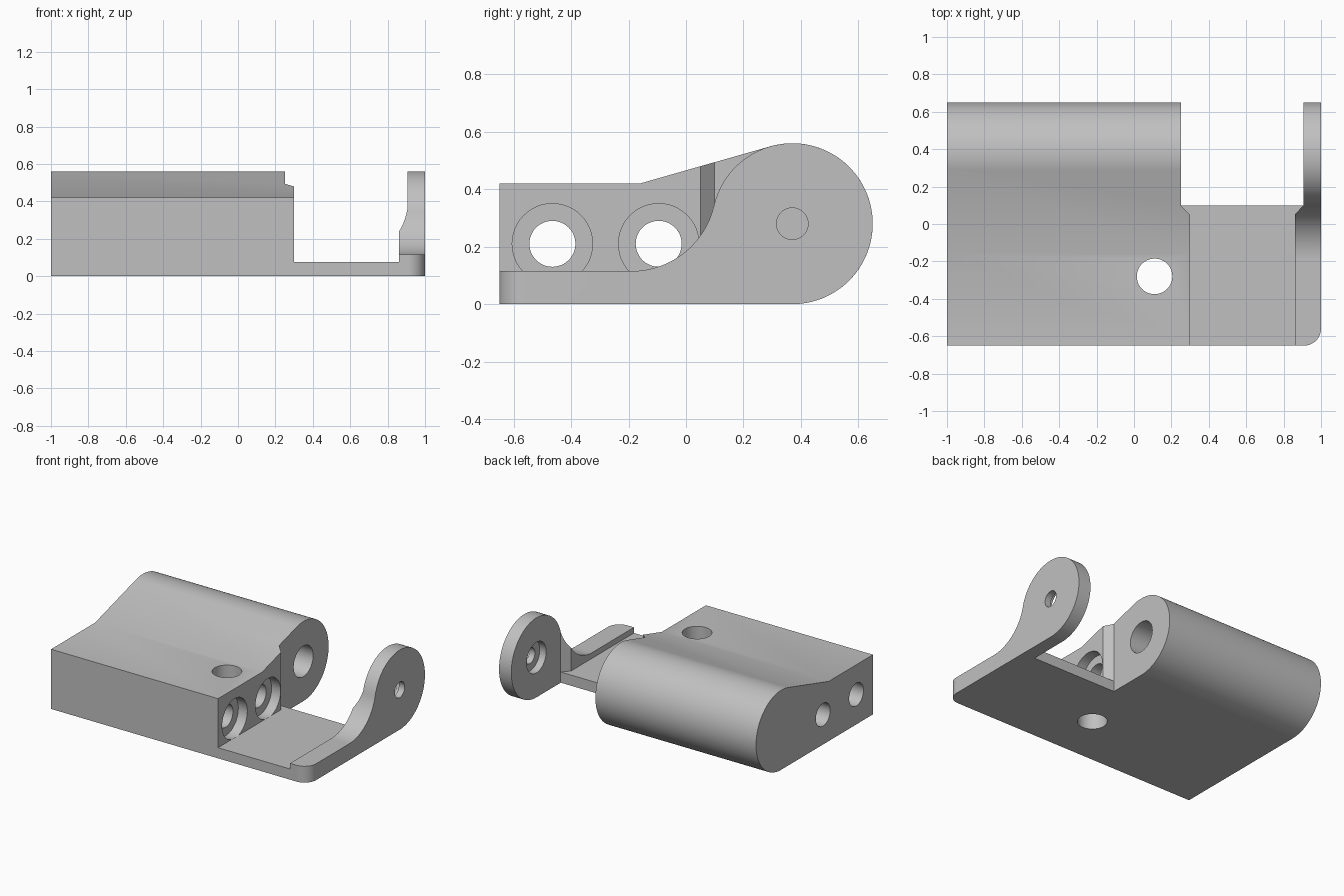
import bpy, bmesh
from math import cos, sin, radians, atan2, degrees, hypot, acos
from mathutils import Vector

cube = bpy.data.objects.get("Cube")
if cube:
    bpy.data.objects.remove(cube, do_unlink=True)

grey = bpy.data.materials.new("plain grey")
grey.use_nodes = True
grey.diffuse_color = (0.53, 0.53, 0.53, 1)
grey.node_tree.nodes["Principled BSDF"].inputs["Base Color"].default_value = (0.53, 0.53, 0.53, 1)


def arc(cx, cy, r, start, end, n):
    angles = [radians(start + (end - start) * i / n) for i in range(n + 1)]
    return [(cx + r * cos(a), cy + r * sin(a)) for a in angles]


def prism(name, outline, axis, lo, hi):
    """Extrude an outline: (y, z) points along x, or (x, y) points along z."""
    place = (lambda p: (lo, *p)) if axis == "x" else (lambda p: (*p, lo))
    step = Vector((hi - lo, 0, 0)) if axis == "x" else Vector((0, 0, hi - lo))
    bm = bmesh.new()
    face = bm.faces.new([bm.verts.new(place(p)) for p in outline])
    top = bmesh.ops.extrude_face_region(bm, geom=[face])["geom"]
    bmesh.ops.translate(bm, vec=step, verts=[v for v in top if isinstance(v, bmesh.types.BMVert)])
    bmesh.ops.recalc_face_normals(bm, faces=bm.faces)
    mesh = bpy.data.meshes.new(name)
    bm.to_mesh(mesh)
    bm.free()
    mesh.materials.append(grey)
    obj = bpy.data.objects.new(name, mesh)
    bpy.context.collection.objects.link(obj)
    return obj


def activate(obj):
    bpy.ops.object.select_all(action="DESELECT")
    obj.select_set(True)
    bpy.context.view_layer.objects.active = obj


def combine(obj, tool, operation):
    tool.hide_render = True
    mod = obj.modifiers.new("cut", "BOOLEAN")
    mod.operation, mod.solver, mod.object = operation, "EXACT", tool
    activate(obj)
    bpy.ops.object.modifier_apply(modifier=mod.name)
    bpy.data.objects.remove(tool, do_unlink=True)


def drill(obj, axis, a, b, r, lo, hi):
    hole = arc(a, b, r, 0, 360, 48)[:-1]
    combine(obj, prism("drill", hole, axis, lo, hi), "DIFFERENCE")


def finish(obj):
    activate(obj)
    bpy.ops.object.shade_smooth_by_angle(angle=radians(20))
    mod = obj.modifiers.new("even shading", "WEIGHTED_NORMAL")
    mod.keep_sharp = True


FRONT, PIVOT_Y, PIVOT_Z, R = -0.65, 0.37, 0.28, 0.28

# Main block: sloped top running tangent into the rounded hinge barrel
ramp = (-0.16, 0.42)
dy, dz = ramp[0] - PIVOT_Y, ramp[1] - PIVOT_Z
tangent = degrees(atan2(dz, dy) - acos(R / hypot(dy, dz)))
side = [(FRONT, 0)] + arc(PIVOT_Y, PIVOT_Z, R, -90, tangent, 56) + [ramp, (FRONT, ramp[1])]
body = prism("main_block", side, "x", -1, 0.4)
plan = [(-1.2, -0.8), (0.30, -0.8), (0.30, 0.05), (0.25, 0.10), (0.25, 0.8), (-1.2, 0.8)]
combine(body, prism("plan", plan, "z", -0.2, 0.8), "INTERSECT")

# Counterbored cross holes, blind hinge hole and vertical hole
for y in (-0.465, -0.095):
    drill(body, "x", y, 0.21, 0.08, -1.1, 0.4)
    drill(body, "x", y, 0.21, 0.14, 0.23, 0.4)
drill(body, "x", PIVOT_Y, PIVOT_Z, 0.108, -0.05, 0.4)
drill(body, "z", 0.11, -0.28, 0.095, -0.1, 0.6)
finish(body)

# Thin floor plate joining the block and the arm
floor = [(0.30, FRONT), (0.86, FRONT), (0.86, 0.05), (0.905, 0.10), (0.25, 0.10), (0.30, 0.05)]
finish(prism("floor_plate", floor, "z", 0, 0.075))

# Hinge arm: low rail that sweeps up into a round ear
fy, fz, fr = -0.19, 0.41, 0.295
meet = degrees(atan2(PIVOT_Z - fz, PIVOT_Y - fy))
sweep = arc(fy, fz, fr, meet, -90, 20)
side = [(FRONT, 0)] + arc(PIVOT_Y, PIVOT_Z, R, -90, meet + 180, 56) + sweep[1:] + [(FRONT, 0.115)]
arm = prism("hinge_arm", side, "x", 0.8, 1)
plan = [(0.86, FRONT)] + arc(0.91, FRONT + 0.09, 0.09, -90, 0, 12)
plan += [(1, 0.8), (0.905, 0.8), (0.905, 0.10), (0.86, 0.05)]
combine(arm, prism("plan", plan, "z", -0.2, 0.8), "INTERSECT")
drill(arm, "x", PIVOT_Y, PIVOT_Z, 0.055, 0.8, 1.1)
drill(arm, "x", PIVOT_Y, PIVOT_Z, 0.108, 0.8, 0.955)
finish(arm)
